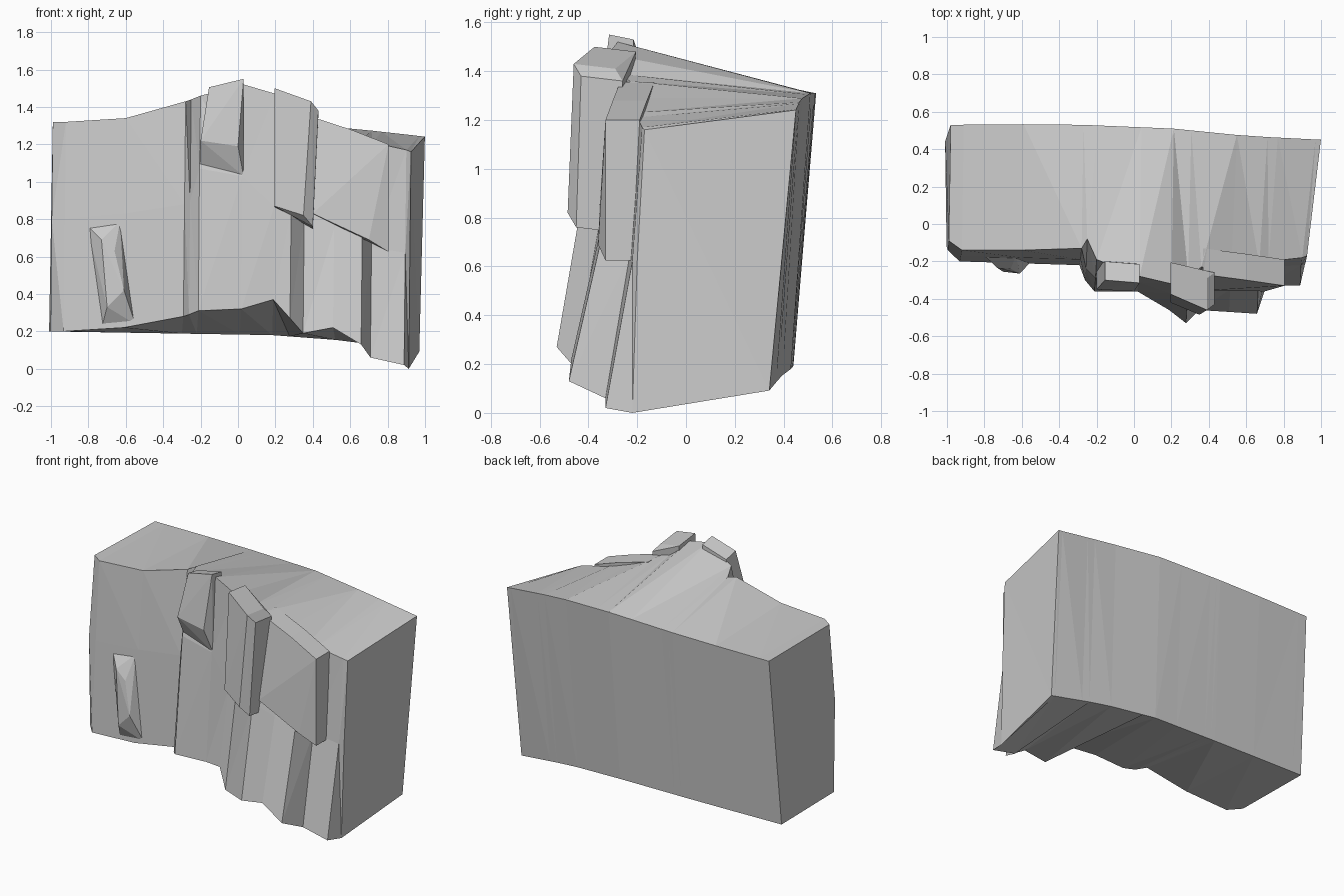
import bpy, bmesh
from mathutils import Vector

if "Cube" in bpy.data.objects:
    bpy.data.objects.remove(bpy.data.objects["Cube"])


def finish(bm, name):
    bmesh.ops.recalc_face_normals(bm, faces=bm.faces[:])
    mesh = bpy.data.meshes.new(name)
    bm.to_mesh(mesh)
    bm.free()
    ob = bpy.data.objects.new(name, mesh)
    bpy.context.collection.objects.link(ob)
    return ob


def interp(keys, x):
    # piecewise linear lookup: keys are (x, a, b, ...)
    x = min(max(x, keys[0][0]), keys[-1][0])
    for k, n in zip(keys, keys[1:]):
        if x <= n[0]:
            t = (x - k[0]) / (n[0] - k[0])
            return [p + (q - p) * t for p, q in zip(k[1:], n[1:])]


def slab(name, front, depth, drop=0.0):
    # convex chunk: front corners plus the same corners pushed into the cliff
    bm = bmesh.new()
    for p in front:
        bm.verts.new(p)
        bm.verts.new(Vector(p) + Vector((0, depth, -drop)))
    r = bmesh.ops.convex_hull(bm, input=bm.verts[:])
    junk = {g for g in r["geom_interior"] + r["geom_unused"]
            if isinstance(g, bmesh.types.BMVert)}
    bmesh.ops.delete(bm, geom=list(junk), context='VERTS')
    return finish(bm, name)


# Cliff body: columns of x, then y/z at top, middle and bottom of the front
columns = [
    (-0.99, -.09, 1.32, -.14, .80, -.12, .20),
    (-0.92, -.14, 1.32, -.17, .80, -.20, .20),
    (-0.60, -.14, 1.34, -.18, .83, -.21, .22),
    (-0.28, -.13, 1.43, -.19, .88, -.22, .28),
    (-0.25, -.08, 1.44, -.24, .90, -.30, .29),
    (-0.20, -.19, 1.46, -.29, 1.07, -.36, .31),
    (0.03, -.28, 1.52, -.31, 1.03, -.36, .32),
    (0.20, -.32, 1.47, -.37, .87, -.46, .37),
    (0.29, -.28, 1.39, -.43, .85, -.53, .27),
    (0.36, -.23, 1.36, -.35, .80, -.46, .19),
    (0.52, -.24, 1.29, -.35, .75, -.47, .22),
    (0.67, -.22, 1.23, -.35, .70, -.48, .13),
    (0.72, -.20, 1.21, -.23, .65, -.33, .06),
    (0.90, -.18, 1.17, -.22, .62, -.33, .02),
    (0.925, -.17, 1.16, -.20, .62, -.22, .00),
]
# Back edge: x, y/z at top, y/z at bottom
back = [(-1, .53, 1.31, .44, .20), (-.4, .535, 1.31, .44, .19),
        (.2, .51, 1.31, .43, .18), (.6, .47, 1.285, .39, .15),
        (1, .45, 1.24, .34, .09)]

bm = bmesh.new()
rings = []
for x, yt, zt, ym, zm, yb, zb in columns:
    xb = x + 0.075 * max(0, x) ** 2
    by, bz, cy, cz = interp(back, xb)
    pts = [(x, yt, zt), (x - .006, ym, zm), (x - .012, yb, zb),
           (xb - .02, cy, cz), (xb + .01, by, bz)]
    rings.append([bm.verts.new(p) for p in pts])
for a, b in zip(rings, rings[1:]):
    for i in range(5):
        j = (i + 1) % 5
        bm.faces.new((a[i], a[j], b[j], b[i]))
bm.faces.new(rings[0])
bm.faces.new(rings[-1][::-1])
bmesh.ops.triangulate(bm, faces=bm.faces[:])
cliff = finish(bm, "cliff_body")

# Protruding rock chunks
chunks = [
    slab("left_rib", [(-.81, -.16, .77), (-.63, -.17, .79), (-.55, -.20, .24),
                      (-.73, -.19, .215), (-.73, -.235, .69), (-.66, -.24, .63),
                      (-.61, -.265, .42), (-.70, -.255, .33)], .06),
    slab("crown_block", [(-.155, -.30, 1.505), (.03, -.315, 1.55),
                         (-.20, -.35, 1.22), (.00, -.36, 1.19),
                         (-.205, -.28, 1.09), (.03, -.305, 1.03)], .10, .02),
    slab("tall_slab", [(.195, -.375, 1.50), (.39, -.46, 1.43), (.43, -.43, 1.38),
                       (.195, -.42, .87), (.35, -.485, .82), (.40, -.45, .76)], .17, .02),
    slab("shelf_slab", [(.37, -.27, 1.355), (.60, -.30, 1.28), (.805, -.33, 1.20),
                        (.40, -.355, .83), (.70, -.36, .69), (.805, -.33, .625)], .14),
]

# Fuse the chunks into one rock
for c in chunks:
    m = cliff.modifiers.new(c.name, 'BOOLEAN')
    m.operation = 'UNION'
    m.solver = 'EXACT'
    m.object = c
dg = bpy.context.evaluated_depsgraph_get()
cliff.data = bpy.data.meshes.new_from_object(cliff.evaluated_get(dg))
cliff.modifiers.clear()
for c in chunks:
    bpy.data.objects.remove(c)
